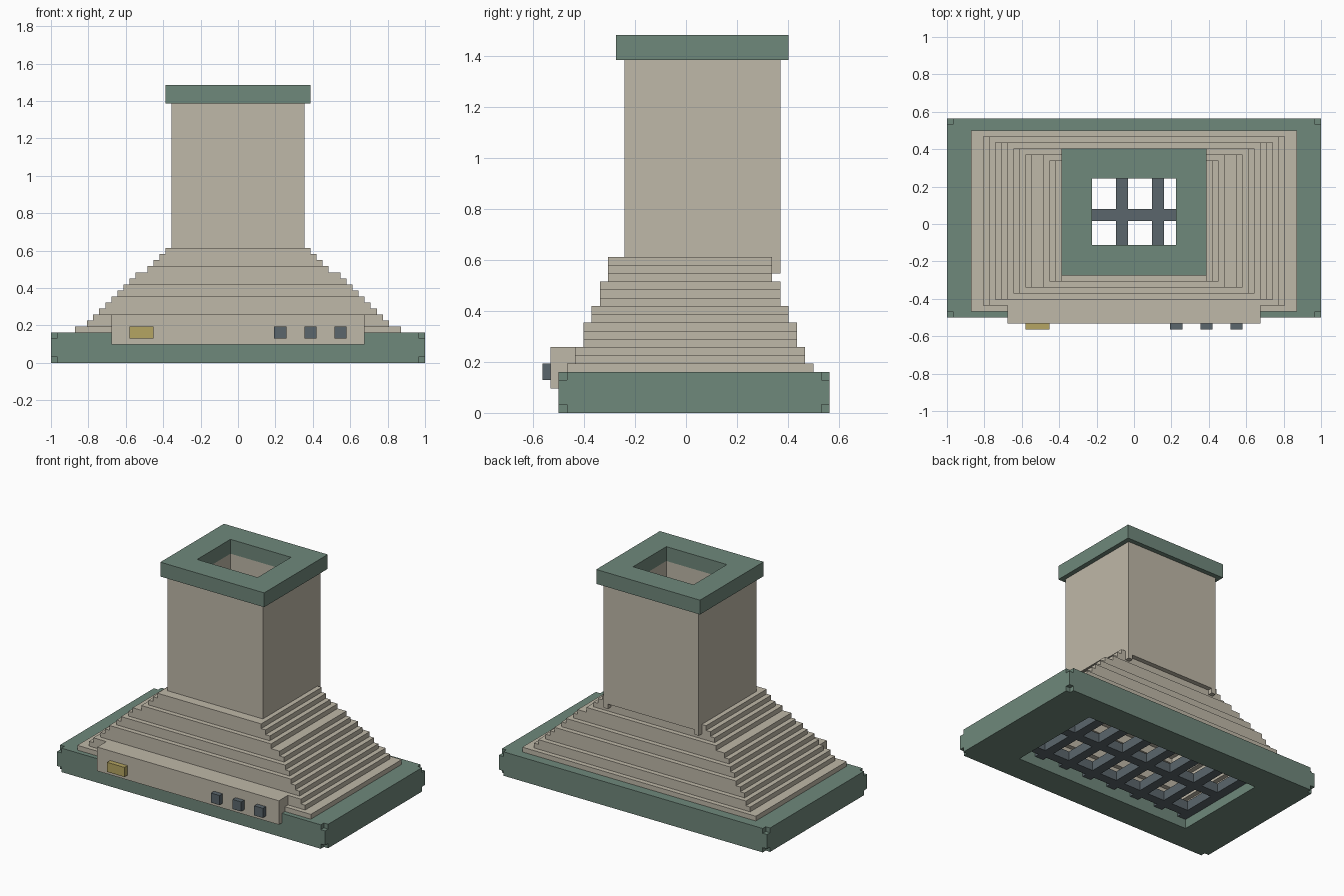
import bpy
import bmesh
import math

cube = bpy.data.objects.get("Cube")
if cube:
    bpy.data.objects.remove(cube, do_unlink=True)

U = 1 / 31  # size of one block


def material(name, hex_colour):
    rgb = [int(hex_colour[i:i + 2], 16) / 255 for i in (0, 2, 4)]
    lin = [c / 12.92 if c <= 0.04045 else ((c + 0.055) / 1.055) ** 2.4 for c in rgb]
    mat = bpy.data.materials.new(name)
    mat.use_nodes = True
    mat.diffuse_color = (*lin, 1)
    mat.node_tree.nodes["Principled BSDF"].inputs["Base Color"].default_value = (*lin, 1)
    return mat


GREEN = material("sage green", "6f887b")
BEIGE = material("warm beige", "bfb8a8")
GREY = material("slate grey", "5b666c")
YELLOW = material("mustard yellow", "b5a562")


def steps(a, b):
    return [a + i for i in range(round(b - a) + 1)]


def solid(name, mat, xs, ys, zs, filled=lambda x, y, z: True):
    """Closed skin around the filled cells of a grid; filled() gets cell centres."""
    axes = (xs, ys, zs)
    size = [len(a) - 1 for a in axes]
    mid = [[(a[i] + a[i + 1]) / 2 for i in range(len(a) - 1)] for a in axes]
    cells = {(i, j, k) for i in range(size[0]) for j in range(size[1]) for k in range(size[2])
             if filled(mid[0][i], mid[1][j], mid[2][k])}
    bm = bmesh.new()
    verts = {}

    def vert(key):
        if key not in verts:
            verts[key] = bm.verts.new([axes[n][key[n]] * U for n in range(3)])
        return verts[key]

    for cell in cells:
        for axis in range(3):
            for side in (0, 1):
                near = list(cell)
                near[axis] += 2 * side - 1
                if tuple(near) in cells:
                    continue
                corners = []
                for p, q in ((0, 0), (1, 0), (1, 1), (0, 1)):
                    c = list(cell)
                    c[axis] += side
                    c[(axis + 1) % 3] += p
                    c[(axis + 2) % 3] += q
                    corners.append(vert(tuple(c)))
                bm.faces.new(corners if side else corners[::-1])
    bmesh.ops.dissolve_limit(bm, angle_limit=math.radians(1), verts=bm.verts[:], edges=bm.edges[:])
    # Split the ring-shaped flats cleanly
    bmesh.ops.triangulate(bm, faces=[f for f in bm.faces if len(f.verts) > 4])
    mesh = bpy.data.meshes.new(name)
    bm.to_mesh(mesh)
    bm.free()
    mesh.materials.append(mat)
    obj = bpy.data.objects.new(name, mesh)
    bpy.context.collection.objects.link(obj)
    return obj


def in_flue(x, y):
    return abs(x) < 7 and -3.5 < y < 7.5


# Base frame with nicked corners and a large rectangular opening
def base_cell(x, y, z):
    if abs(x) < 21 and -9.5 < y < 11.5:
        return False
    return not (abs(x) > 30 and abs(y - 1) > 15.5 and abs(z - 2.5) > 1.5)


solid("base_frame", GREEN, [-31, -30, -21, 21, 30, 31],
      [-15.5, -14.5, -9.5, 11.5, 16.5, 17.5], [0, 1, 4, 5], base_cell)

# Filter grille inside the opening
solid("filter_grille", GREY, steps(-21, 21), steps(-9.5, 11.5), [2, 4],
      lambda x, y, z: (x + 21) % 6 < 2 or (y + 8.5) % 9 < 2)

# Stepped hollow canopy, one half-width and one depth inset per layer
HALF_WIDTHS = [27, 25, 24, 23, 22, 21, 20, 19, 18, 17, 15, 14, 13, 12]
INSETS = [0, 1, 1, 2, 2, 2, 3, 3, 4, 4, 4, 5, 5, 5]


def canopy_cell(x, y, z):
    n = int(z) - 5
    t = n / 13
    inset = INSETS[n]
    outside = abs(x) < HALF_WIDTHS[n] and -14.5 + inset < y < 15.5 - inset
    hollow = abs(x) < round(21 - 14 * t) and \
        -9.5 + round(6 * t) < y < 11.5 - round(4 * t)
    return outside and not hollow


solid("stepped_canopy", BEIGE, steps(-27, 27), steps(-14.5, 15.5), steps(5, 19), canopy_cell)


# Chimney duct, hanging slightly over the back of the canopy
def duct_cell(x, y, z):
    if z < 19:
        return y > 10.5 and (z > 18 or abs(x) > 10)
    return not in_flue(x, y)


solid("chimney_duct", BEIGE, [-11, -10, -7, 7, 10, 11], [-7.5, -3.5, 7.5, 10.5, 11.5],
      [17, 18, 19, 43], duct_cell)

# Collar around the chimney top
solid("chimney_collar", GREEN, [-12, -7, 7, 12], [-8.5, -3.5, 7.5, 12.5], [43, 46],
      lambda x, y, z: not in_flue(x, y))

# Control panel, buttons and lamp on the front
solid("control_panel", BEIGE, [-21, 21], [-16.5, -13.5], [3, 8])
for i, x in enumerate((6, 11, 16)):
    solid(f"button_{i + 1}", GREY, [x, x + 2], [-17.5, -16.5], [4, 6])
solid("indicator_lamp", YELLOW, [-18, -14], [-17.5, -16.5], [4, 6])
